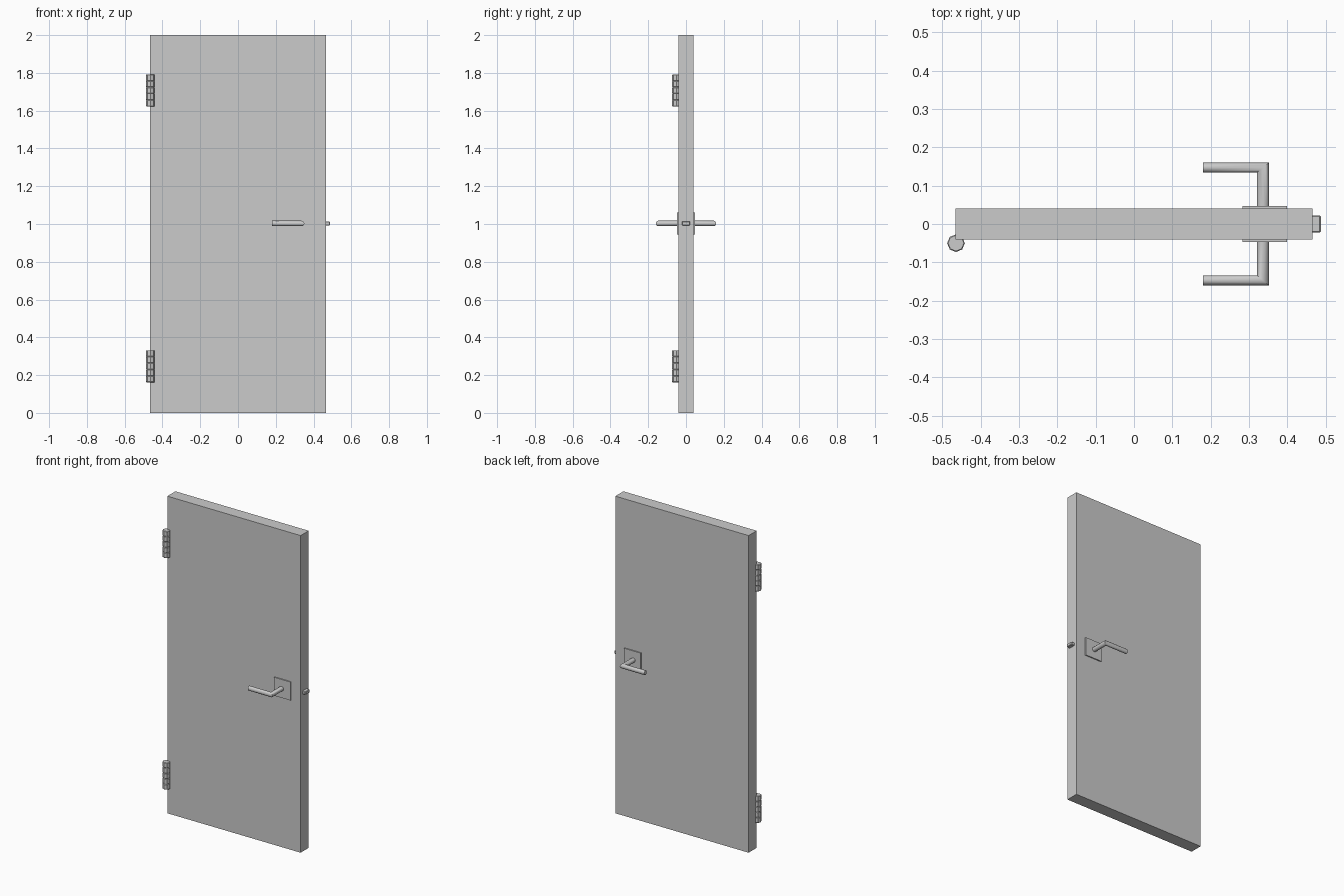
import bpy, bmesh, math

if "Cube" in bpy.data.objects:
    bpy.data.objects.remove(bpy.data.objects["Cube"])

LOCK_Z = 1.003


def finish(name, bm, smooth=False):
    bmesh.ops.recalc_face_normals(bm, faces=bm.faces)
    mesh = bpy.data.meshes.new(name)
    bm.to_mesh(mesh)
    bm.free()
    obj = bpy.data.objects.new(name, mesh)
    bpy.context.collection.objects.link(obj)
    if smooth:
        bpy.ops.object.select_all(action='DESELECT')
        obj.select_set(True)
        bpy.context.view_layer.objects.active = obj
        bpy.ops.object.shade_smooth_by_angle(angle=math.radians(40))
    return obj


def loft(name, rings, smooth=False):
    """Join equal-sized point rings into a capped tube."""
    bm = bmesh.new()
    loops = [[bm.verts.new(p) for p in ring] for ring in rings]
    n = len(loops[0])
    for a, b in zip(loops, loops[1:]):
        for i in range(n):
            j = (i + 1) % n
            bm.faces.new((a[i], a[j], b[j], b[i]))
    bm.faces.new(loops[0])
    bm.faces.new(loops[-1])
    return finish(name, bm, smooth)


def box(name, x0, x1, y0, y1, z0, z1, bevel=0):
    bm = bmesh.new()
    bmesh.ops.create_cube(bm, size=1)
    for v in bm.verts:
        v.co = ((x0 + x1) / 2 + v.co.x * (x1 - x0),
                (y0 + y1) / 2 + v.co.y * (y1 - y0),
                (z0 + z1) / 2 + v.co.z * (z1 - z0))
    if bevel:
        bmesh.ops.bevel(bm, geom=bm.edges[:], offset=bevel, segments=1, affect='EDGES')
    return finish(name, bm)


# Door slab and latch bolt on its free edge
box("door_panel", -0.465, 0.465, -0.04, 0.04, 0, 2)
box("latch_bolt", 0.45, 0.487, -0.022, 0.022, LOCK_Z - 0.01, LOCK_Z + 0.01, 0.003)

# Square plate and mitred lever handle on each face
for side, label in ((-1, "front"), (1, "back")):
    y0, y1 = sorted((side * 0.035, side * 0.047))
    box(label + "_handle_plate", 0.283, 0.399, y0, y1, LOCK_Z - 0.058, LOCK_Z + 0.058)
    stem_x, lever_y, stem_r, lever_r = 0.336, 0.147, 0.0155, 0.013
    root, corner, tip = [], [], []
    for i in range(12):
        c, s = math.cos(i * math.tau / 12), math.sin(i * math.tau / 12)
        x, y, z = stem_x + stem_r * c, side * (lever_y + lever_r * c), LOCK_Z + 0.0145 * s
        root.append((x, side * 0.04, z))
        corner.append((x, y, z))
        tip.append((0.18, y, z))
    loft(label + "_lever_handle", (root, corner, tip), True)

# Two hinges, each a barrel of knuckles with narrow grooves between them
for label, base in (("lower", 0.162), ("upper", 1.622)):
    profile = []
    cuts = (0, 0.034, 0.068, 0.102, 0.136, 0.17)
    for a, b in zip(cuts, cuts[1:]):
        profile += [(0.0205, a), (0.023, a + 0.003), (0.023, b - 0.003), (0.0205, b - 0.0005)]
    rings = [[(-0.464 + r * math.cos(i * math.tau / 8),
               -0.05 + r * math.sin(i * math.tau / 8), base + h) for i in range(8)]
             for r, h in profile]
    loft(label + "_hinge_barrel", rings)
